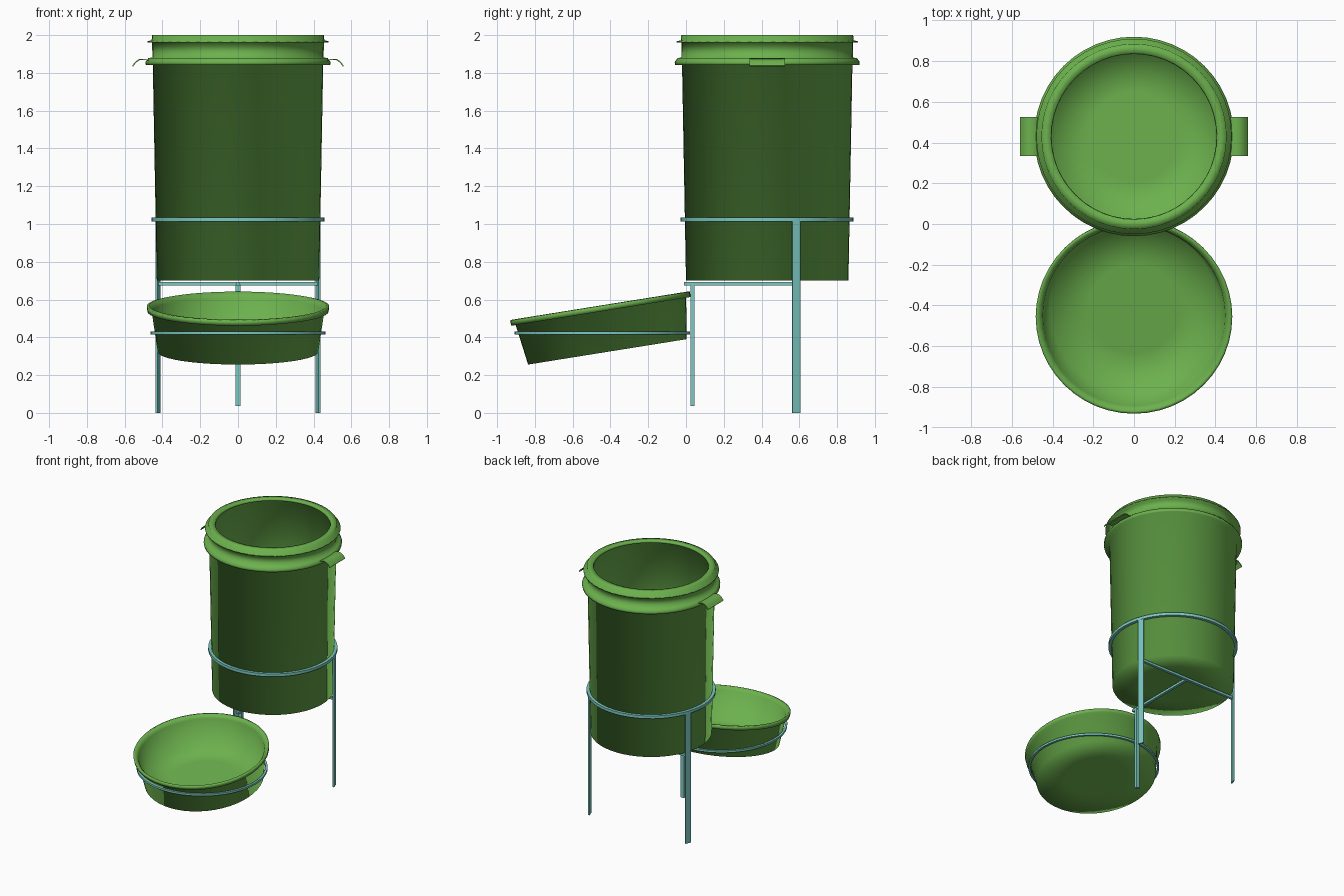
import bpy, bmesh, math
from mathutils import Matrix, Vector

if "Cube" in bpy.data.objects:
    bpy.data.objects.remove(bpy.data.objects["Cube"])

def material(name, rgb):
    m = bpy.data.materials.new(name)
    m.diffuse_color = (*rgb, 1)
    m.use_nodes = True
    m.node_tree.nodes["Principled BSDF"].inputs["Base Color"].default_value = m.diffuse_color
    return m

GREEN = material("leaf green", (0.15, 0.44, 0.075))
TEAL = material("pale teal", (0.2, 0.58, 0.53))
CY = 0.43      # centre of the bucket in y
SEG = 48

def finish(name, bm, mat, angle):
    bmesh.ops.recalc_face_normals(bm, faces=bm.faces)
    me = bpy.data.meshes.new(name)
    bm.to_mesh(me)
    bm.free()
    me.materials.append(mat)
    ob = bpy.data.objects.new(name, me)
    bpy.context.collection.objects.link(ob)
    bpy.ops.object.select_all(action='DESELECT')
    ob.select_set(True)
    bpy.context.view_layer.objects.active = ob
    bpy.ops.object.shade_smooth_by_angle(angle=math.radians(angle))
    return ob

def lathe(name, profile, mat, matrix, angle=40, closed=False):
    """Revolve (radius, height) points around z."""
    bm = bmesh.new()
    vs = [bm.verts.new((r, 0, z)) for r, z in profile]
    pairs = list(zip(vs, vs[1:])) + ([(vs[-1], vs[0])] if closed else [])
    es = [bm.edges.new(p) for p in pairs]
    bmesh.ops.spin(bm, geom=vs + es, cent=(0, 0, 0), axis=(0, 0, 1),
                   angle=math.tau, steps=SEG, use_duplicate=False)
    bmesh.ops.remove_doubles(bm, verts=bm.verts, dist=0.0005)
    bm.transform(matrix)
    return finish(name, bm, mat, angle)

def ring(name, r_in, r_out, z0, z1, cy):
    return lathe(name, [(r_in, z0), (r_out, z0), (r_out, z1), (r_in, z1)],
                 TEAL, Matrix.Translation((0, cy, 0)), closed=True)

def bar(name, centre, size, turn=0):
    bm = bmesh.new()
    bmesh.ops.create_cube(bm, size=1, matrix=Matrix.Translation(centre)
                          @ Matrix.Rotation(turn, 4, 'Z')
                          @ Matrix.Diagonal((*size, 1)))
    return finish(name, bm, TEAL, 30)

# Open bucket with flange, thin lip and rolled rim
lathe("bucket", [
    (0, 0.70), (0.22, 0.70), (0.43, 0.70), (0.451, 1.842),
    (0.488, 1.842), (0.49, 1.858), (0.475, 1.878), (0.453, 1.882),
    (0.455, 1.96), (0.48, 1.96), (0.48, 1.967), (0.457, 1.973),
    (0.455, 2.0), (0.41, 2.0), (0.405, 1.985), (0.44, 1.97),
    (0.42, 0.712), (0.22, 0.712), (0, 0.712)],
    GREEN, Matrix.Translation((0, CY, 0)), angle=95)

# Curved grips on both sides of the flange
for side, label in ((-1, "left"), (1, "right")):
    bm = bmesh.new()
    path = [(0.47, 1.866), (0.50, 1.875), (0.525, 1.872), (0.545, 1.858), (0.56, 1.838)]
    outline = path + [(x - 0.004, z - 0.005) for x, z in reversed(path)]
    ends = [[bm.verts.new((side * x, CY + dy, z)) for x, z in outline]
            for dy in (-0.095, 0.095)]
    n = len(outline)
    bm.faces.new(ends[0])
    bm.faces.new(ends[1][::-1])
    for i in range(n):
        j = (i + 1) % n
        bm.faces.new((ends[0][i], ends[0][j], ends[1][j], ends[1][i]))
    finish(label + "_grip", bm, GREEN, 40)

# Tilted shallow dish, rim plane centred on its local origin
tilt = Matrix.Translation((0, -0.455, 0.565)) @ Matrix.Rotation(math.radians(9.1), 4, 'X')
lathe("dish", [
    (0, -0.245), (0.22, -0.245), (0.425, -0.245), (0.457, -0.028),
    (0.48, -0.028), (0.483, 0.0), (0.47, 0.003), (0.448, -0.025),
    (0.415, -0.235), (0.22, -0.235), (0, -0.235)],
    GREEN, tilt, angle=95)

# Stand: hoops
ring("bucket_hoop", 0.436, 0.458, 1.012, 1.034, CY)
ring("dish_hoop", 0.448, 0.464, 0.415, 0.43, -0.443)

# Stand: flat rear legs turned to follow the hoop, and the front leg
for side, label in ((-1, "left"), (1, "right")):
    bar(label + "_leg", (side * 0.424, 0.583, 0.51), (0.011, 0.045, 1.02),
        side * math.radians(19))
bar("front_leg", (0, 0.035, 0.358), (0.028, 0.022, 0.645))

# Stand: T-shaped support under the bucket
bar("cross_bar", (0, 0.583, 0.684), (0.84, 0.02, 0.018))
bar("centre_bar", (0, 0.285, 0.684), (0.02, 0.59, 0.018))
